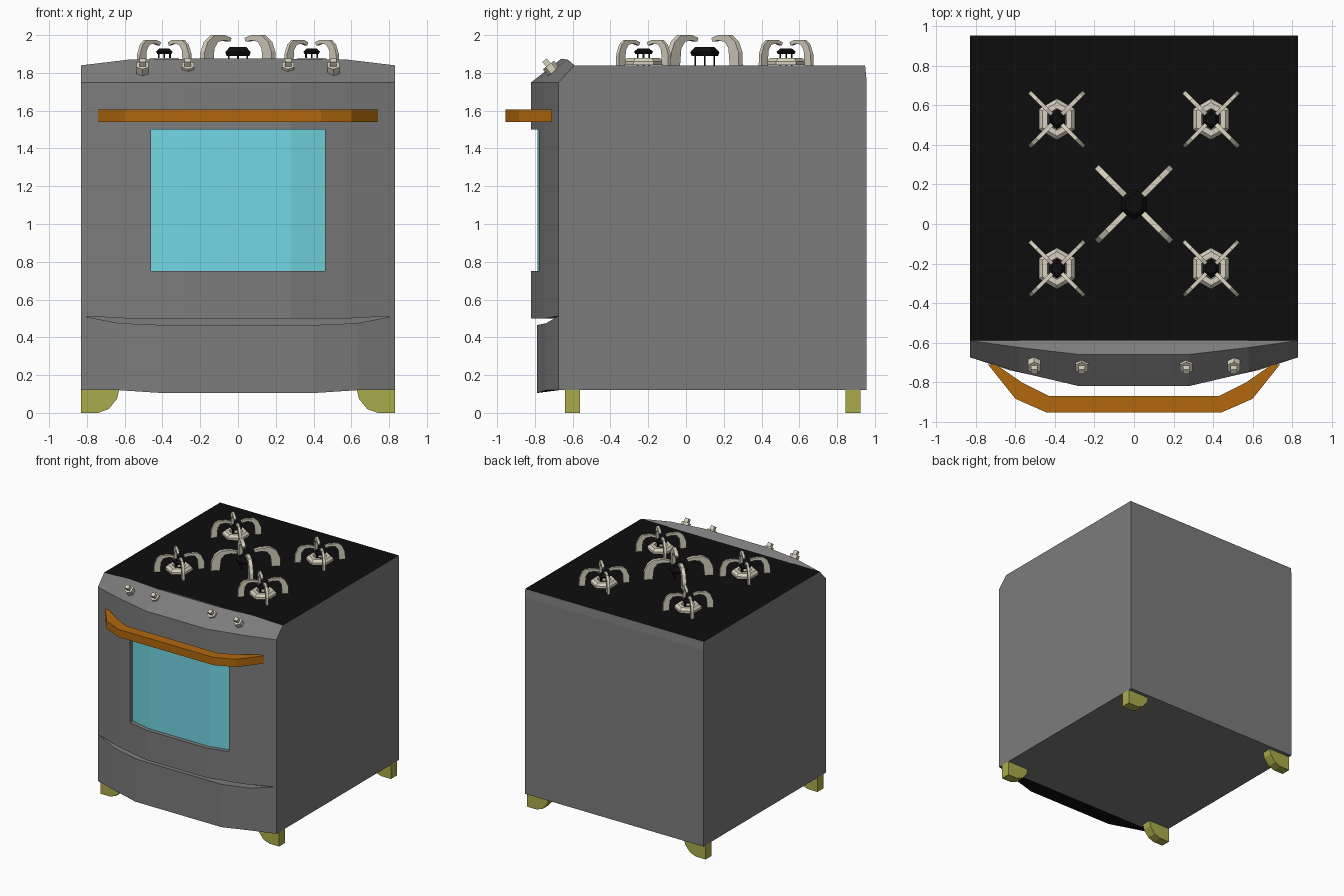
import bpy, bmesh, math
from mathutils import Matrix, Vector

if "Cube" in bpy.data.objects:
    bpy.data.objects.remove(bpy.data.objects["Cube"])


def material(name, r, g, b):
    m = bpy.data.materials.new(name)
    m.diffuse_color = (r, g, b, 1)
    m.use_nodes = True
    m.node_tree.nodes["Principled BSDF"].inputs["Base Color"].default_value = m.diffuse_color
    return m


GREY = material("grey enamel", 0.20, 0.20, 0.20)
BLACK = material("black", 0.004, 0.004, 0.004)
CYAN = material("cyan glass", 0.17, 0.68, 0.77)
ORANGE = material("orange handle", 0.44, 0.14, 0.004)
OLIVE = material("olive feet", 0.41, 0.41, 0.07)
BEIGE = material("beige metal", 0.68, 0.64, 0.52)


def finish(name, bm, *mats):
    bmesh.ops.remove_doubles(bm, verts=bm.verts, dist=1e-4)
    bmesh.ops.recalc_face_normals(bm, faces=bm.faces)
    me = bpy.data.meshes.new(name)
    bm.to_mesh(me)
    bm.free()
    for m in mats:
        me.materials.append(m)
    ob = bpy.data.objects.new(name, me)
    bpy.context.collection.objects.link(ob)
    return ob


def sheet(bm, rows, closed=False, mat=0):
    """Quads between successive rows of points; closed joins last row to first."""
    vs = [[bm.verts.new(p) for p in r] for r in rows]
    pairs = list(zip(vs, vs[1:])) + ([(vs[-1], vs[0])] if closed else [])
    for a, b in pairs:
        for i in range(len(a) - 1):
            bm.faces.new((a[i], a[i + 1], b[i + 1], b[i])).material_index = mat


def prism(bm, pts, w0, w1, place):
    """Extrude outline pts (u, v) from w0 to w1; place maps (u, v, w) to xyz."""
    a = [bm.verts.new(place(u, v, w0)) for u, v in pts]
    b = [bm.verts.new(place(u, v, w1)) for u, v in pts]
    bm.faces.new(a)
    bm.faces.new(b[::-1])
    for i in range(len(pts)):
        j = (i + 1) % len(pts)
        bm.faces.new((a[i], b[i], b[j], a[j]))


def revolve(bm, profile, cx, cy, n=6, closed=False):
    """Six-sided turned shape with corners pointing along y."""
    rows = []
    for r, z in profile:
        ang = [math.pi / 2 + 2 * math.pi * k / n for k in range(n + 1)]
        rows.append([(cx + r * math.cos(a), cy + r * math.sin(a), z) for a in ang])
    sheet(bm, rows, closed)


def mirror(half):
    """Points listed from centre to right edge, completed across x = 0."""
    return [(-p[0],) + tuple(p[1:]) for p in reversed(half)] + list(half)


BACK = -0.675   # plane where the front parts meet the body

# Body with black cooktop
bm = bmesh.new()
prism(bm, [(BACK, 0.12), (0.955, 0.12), (0.955, 1.77), (0.948, 1.84), (-0.59, 1.84), (BACK, 1.75)],
      -0.83, 0.83, lambda u, v, w: (w, u, v))
bm.normal_update()
bmesh.ops.recalc_face_normals(bm, faces=bm.faces)
for f in bm.faces:
    if f.normal.z > 0.99:
        f.material_index = 1
finish("oven_body", bm, GREY, BLACK)

# Bowed door with recessed window: (x, y, bottom z)
door = mirror([(0.28, -0.82, 0.50), (0.46, -0.778, 0.50), (0.58, -0.75, 0.50), (0.83, BACK, 0.513)])
bm = bmesh.new()
row = lambda pts, z: [(x, y, z) for x, y, _ in pts]
low = [tuple(p) for p in door]
sheet(bm, [low, row(door, 0.75)])
sheet(bm, [row(door, 1.5), row(door, 1.75), [(x, BACK, 1.75) for x, _, _ in door],
           [(x, BACK, z) for x, _, z in door], low])
for part in (door[:3], door[-3:]):
    sheet(bm, [row(part, 0.75), row(part, 1.5)])
opening = door[2:6]
pane = [(x, y + 0.035, z) for x, y, z in opening]
sheet(bm, [row(opening, 0.75), row(pane, 0.75)])
sheet(bm, [row(pane, 0.75), row(pane, 1.5)], mat=1)
sheet(bm, [row(pane, 1.5), row(opening, 1.5)])
for i in (0, -1):
    sheet(bm, [row([opening[i], pane[i]], 0.75), row([opening[i], pane[i]], 1.5)])
finish("oven_door", bm, GREY, CYAN)

# Lower drawer: (x, y, bottom z, top z), underside black
drawer = mirror([(0.40, -0.79, 0.105, 0.465), (0.63, -0.74, 0.12, 0.475), (0.83, BACK, 0.12, 0.513)])
bm = bmesh.new()
bot = [(x, y, b) for x, y, b, t in drawer]
top = [(x, y, t) for x, y, b, t in drawer]
bot_back = [(x, BACK, 0.12) for x, y, b, t in drawer]
sheet(bm, [bot, top, [(x, BACK, t) for x, y, b, t in drawer], bot_back])
sheet(bm, [bot_back, bot], mat=1)
finish("lower_drawer", bm, GREY, BLACK)

# Slanted control panel: (x, front y, ridge y, ridge z)
panel = mirror([(0.28, -0.82, -0.66, 1.875), (0.58, -0.75, -0.625, 1.87), (0.83, BACK, -0.59, 1.84)])
bm = bmesh.new()
sheet(bm, [[(x, f, 1.75) for x, f, r, z in panel],
           [(x, r, z) for x, f, r, z in panel],
           [(x, -0.59, 1.84) for x, f, r, z in panel],
           [(x, BACK, 1.75) for x, f, r, z in panel]], closed=True)
finish("control_panel", bm, GREY)

# Bowed handle
outer = mirror([(0.44, -0.955), (0.60, -0.885), (0.74, -0.71)])
inner = mirror([(0.43, -0.87), (0.57, -0.80), (0.70, -0.71)])
bm = bmesh.new()
prism(bm, outer + inner[::-1], 1.54, 1.605, lambda u, v, w: (u, v, w))
finish("door_handle", bm, ORANGE)

# Feet with rounded inner edge
foot = [(0.83, 0.12), (0.83, 0), (0.74, 0), (0.685, 0.02), (0.64, 0.075), (0.63, 0.12)]
for end, y in (("front", -0.64), ("back", 0.845)):
    for side, s in (("left", -1), ("right", 1)):
        bm = bmesh.new()
        prism(bm, foot, y, y + 0.08, lambda u, v, w: (s * u, w, v))
        finish(f"{end}_{side}_foot", bm, OLIVE)

# Knobs standing on the slanted panel
normal = Vector((0, -0.616, 0.788))
tilt = normal.to_track_quat('Z', 'Y').to_matrix().to_4x4()
for i, x in enumerate((-0.505, -0.265, 0.265, 0.505)):
    bm = bmesh.new()
    frame = Matrix.Translation((x, -0.715, 1.825)) @ tilt
    bmesh.ops.create_cone(bm, cap_ends=True, segments=6, radius1=0.037, radius2=0.037, depth=0.045,
                          matrix=frame @ Matrix.Translation((0, 0, -0.001)))
    bmesh.ops.create_cube(bm, size=1, matrix=frame @ Matrix.Translation((0, 0, 0.037))
                          @ Matrix.Diagonal((0.034, 0.03, 0.034, 1)))
    finish(f"knob_{i + 1}", bm, BEIGE)


def grate(name, cx, cy, outline, width):
    """Four hooked arms on the diagonals; outline u is the offset along each axis."""
    bm = bmesh.new()
    for sx in (-1, 1):
        for sy in (-1, 1):
            def place(u, v, w):
                k = w / math.sqrt(2)
                return (cx + sx * (u + k), cy + sy * (u - k), v)
            prism(bm, outline, -width / 2, width / 2, place)
    finish(name, bm, BEIGE)


def burner_cap(name, cx, cy, profile, pin):
    """Black cap raised on pins."""
    bm = bmesh.new()
    revolve(bm, profile, cx, cy)
    base = profile[-1][1]
    for dx, dy in ((pin, 0), (-pin, 0), (0, pin), (0, -pin)):
        bmesh.ops.create_cube(bm, size=1, matrix=Matrix.Translation((cx + dx, cy + dy, (base + 1.84) / 2))
                              @ Matrix.Diagonal((0.008, 0.008, base - 1.84, 1)))
    finish(name, bm, BLACK)


# Corner burners
hook = [(0.138, 1.84), (0.137, 1.90), (0.122, 1.95), (0.10, 1.975), (0.05, 1.975), (0.025, 1.962),
        (0.03, 1.945), (0.055, 1.955), (0.085, 1.95), (0.10, 1.92), (0.104, 1.84)]
ring = [(0.105, 1.842), (0.105, 1.86), (0.085, 1.88), (0.055, 1.88), (0.05, 1.842)]
cap = [(0, 1.93), (0.03, 1.93), (0.05, 1.912), (0.044, 1.90), (0, 1.90)]
for label, cx, cy in (("front_left", -0.39, -0.225), ("front_right", 0.39, -0.225),
                      ("back_left", -0.39, 0.53), ("back_right", 0.39, 0.53)):
    grate(f"{label}_grate", cx, cy, hook, 0.02)
    bm = bmesh.new()
    revolve(bm, ring, cx, cy, closed=True)
    finish(f"{label}_burner_ring", bm, BEIGE)
    burner_cap(f"{label}_burner_cap", cx, cy, cap, 0.03)

# Larger centre burner without a ring
big_hook = [(0.19, 1.84), (0.188, 1.91), (0.17, 1.965), (0.135, 2.0), (0.08, 2.0), (0.045, 1.985),
            (0.05, 1.965), (0.08, 1.972), (0.115, 1.965), (0.135, 1.93), (0.142, 1.84)]
grate("centre_grate", 0, 0.1, big_hook, 0.03)
burner_cap("centre_burner_cap", 0, 0.1,
           [(0, 1.938), (0.05, 1.938), (0.077, 1.91), (0.07, 1.89), (0, 1.89)], 0.05)
